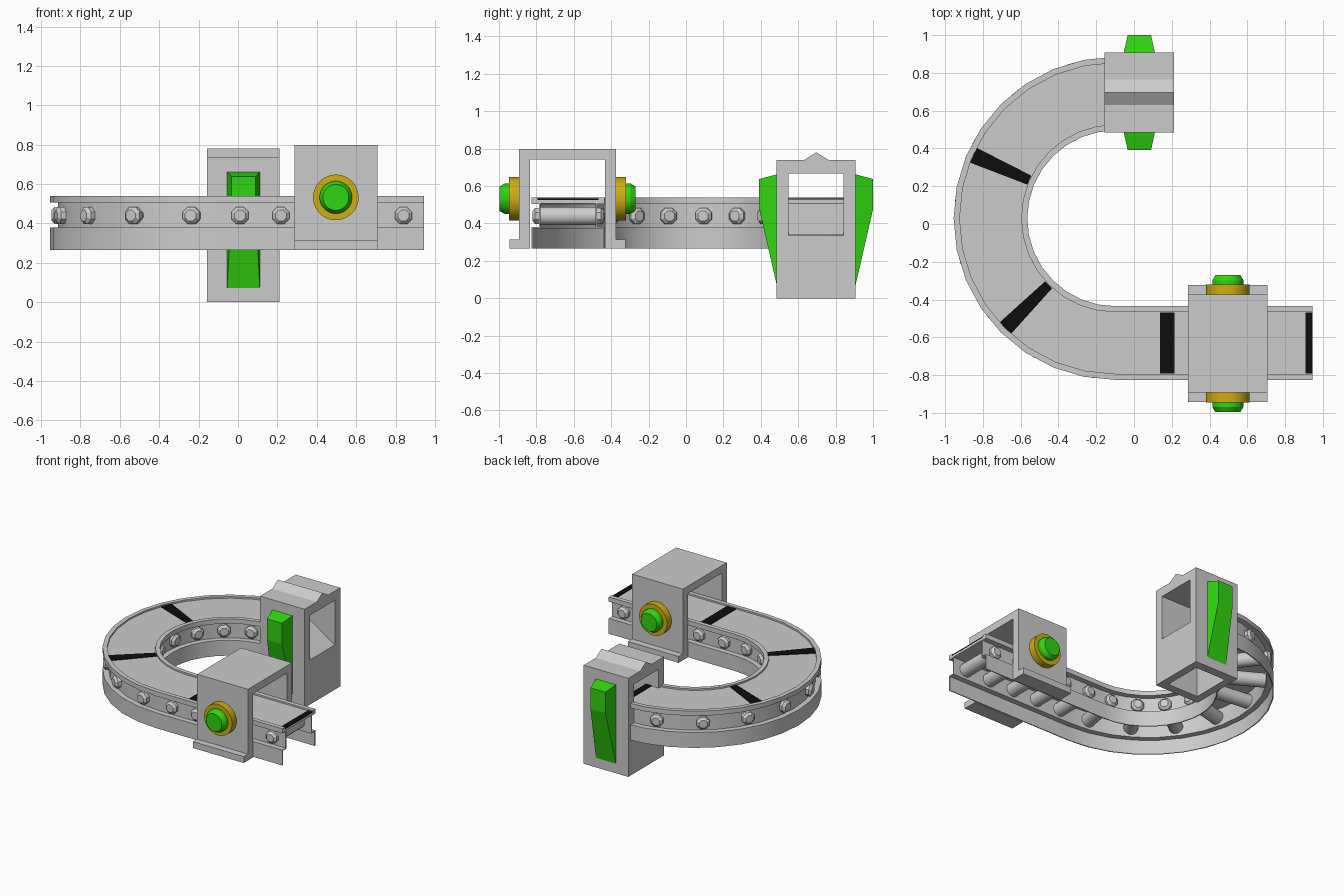
import bpy, bmesh, math
from mathutils import Vector, Matrix

if "Cube" in bpy.data.objects:
    bpy.data.objects.remove(bpy.data.objects["Cube"])

def mat(name, c):
    m = bpy.data.materials.new(name)
    m.diffuse_color = (*c, 1)
    m.use_nodes = True
    m.node_tree.nodes["Principled BSDF"].inputs["Base Color"].default_value = m.diffuse_color
    return m

GREY = mat("light grey metal", (0.6, 0.6, 0.6))
GREEN = mat("bright green", (0.03, 0.66, 0.005))
GOLD = mat("gold yellow", (0.62, 0.42, 0.006))
BLACK = mat("black", (0.004, 0.004, 0.004))

def finish(name, bm, m, smooth=False):
    bmesh.ops.recalc_face_normals(bm, faces=bm.faces)
    me = bpy.data.meshes.new(name)
    bm.to_mesh(me)
    bm.free()
    ob = bpy.data.objects.new(name, me)
    bpy.context.collection.objects.link(ob)
    me.materials.append(m)
    if smooth:
        bpy.ops.object.select_all(action='DESELECT')
        ob.select_set(True)
        bpy.context.view_layer.objects.active = ob
        bpy.ops.object.shade_smooth_by_angle(angle=math.radians(30))
    return ob

def skin(bm, rings):
    """Join equal closed rings of points into a capped solid."""
    vs = [[bm.verts.new(p) for p in r] for r in rings]
    n = len(vs[0])
    for a, b in zip(vs, vs[1:]):
        for i in range(n):
            bm.faces.new((a[i], a[(i + 1) % n], b[(i + 1) % n], b[i]))
    bm.faces.new(vs[0])
    bm.faces.new(vs[-1])

def lathe(bm, steps, origin, axis, n):
    """Rings of (distance along axis, radius) about a horizontal axis."""
    axis = Vector(axis).normalized()
    side, up = axis.cross(Vector((0, 0, 1))), Vector((0, 0, 1))
    rings = []
    for d, r in steps:
        angs = [2 * math.pi * (i + 0.5) / n for i in range(n)]
        rings.append([Vector(origin) + axis * d + side * r * math.cos(a) + up * r * math.sin(a) for a in angs])
    skin(bm, rings)

def prism_x(bm, profile, x0, x1):
    skin(bm, [[(x, y, z) for y, z in profile] for x in (x0, x1)])

# Track path: a straight run, then a half turn
CX, CY, R = -0.1, 0.03, 0.66

def straight(x):
    return Vector((x, CY - R, 0)), Vector((0, -1, 0))

def arc(deg):
    t = math.radians(deg)
    out = Vector((-math.sin(t), -math.cos(t), 0))
    return Vector((CX, CY, 0)) + out * R, out

def tail(x):
    return Vector((x, CY + R, 0)), Vector((0, 1, 0))

def sweep(bm, stations, profile):
    skin(bm, [[p + o * d + Vector((0, 0, z)) for d, z in profile] for p, o in stations])

path = [straight(0.945)] + [arc(11.25 * i) for i in range(17)] + [tail(-0.05)]

# Side rails: recessed web between a top rim and a lower skirt
RAIL = [(0.195, 0.54), (0.195, 0.505), (0.155, 0.505), (0.155, 0.38), (0.195, 0.38), (0.195, 0.265),
        (0.188, 0.265), (0.188, 0.373), (0.147, 0.373), (0.147, 0.505), (0.163, 0.52), (0.163, 0.54)]
for name, s in (("outer_rail", 1), ("inner_rail", -1)):
    bm = bmesh.new()
    sweep(bm, path, [(d * s, z) for d, z in RAIL])
    finish(name, bm, GREY, True)

# Belt and its black marks
bm = bmesh.new()
sweep(bm, path, [(-0.164, 0.507), (0.164, 0.507), (0.164, 0.528), (-0.164, 0.528)])
finish("belt", bm, GREY, True)
MARK = [(-0.162, 0.525), (0.162, 0.525), (0.162, 0.532), (-0.162, 0.532)]
bm = bmesh.new()
for pair in ([straight(0.946), straight(0.907)], [straight(0.215), straight(0.138)],
             [arc(42), arc(48)], [arc(111), arc(117)], [tail(-0.1), tail(-0.052)]):
    sweep(bm, pair, MARK)
finish("belt_marks", bm, BLACK)

# Rollers with bolt heads at both ends
rollers, bolts = bmesh.new(), bmesh.new()
for p, o in [straight(0.84 - 0.2075 * i) for i in range(5)] + [arc(9.5 + 22 * i) for i in range(8)]:
    c = p + Vector((0, 0, 0.44))
    lathe(rollers, [(-0.15, 0.05), (0.15, 0.05)], c, o, 16)
    for s in (1, -1):
        lathe(bolts, [(0.15, 0.047), (0.176, 0.047), (0.192, 0.03)], c, o * s, 8)
finish("rollers", rollers, GREY, True)
finish("roller_bolts", bolts, GREY)

# Scanner arch over the straight run
YC = CY - R - 0.003
half = [(0.31, 0.265), (0.31, 0.313), (0.26, 0.313), (0.26, 0.798)]
inner = [(0.2, 0.742), (0.2, 0.265)]
arch = half + [(-a, z) for a, z in reversed(half)]
arch += [(-a, z) for a, z in reversed(inner)] + inner
bm = bmesh.new()
prism_x(bm, [(YC + a, z) for a, z in arch], 0.287, 0.708)
finish("scanner_arch", bm, GREY)

# Button with a gold collar on each side of the arch
for name, s in (("front", -1), ("rear", 1)):
    c = (0.497, YC, 0.532)
    bm = bmesh.new()
    lathe(bm, [(0.25, 0.116), (0.312, 0.116)], c, (0, s, 0), 32)
    finish(name + "_collar", bm, GOLD, True)
    bm = bmesh.new()
    lathe(bm, [(0.3, 0.083), (0.335, 0.083), (0.363, 0.066)], c, (0, s, 0), 24)
    finish(name + "_button", bm, GREEN, True)

# Tower at the track's end, with a window through it and a hollow base
Y0, Y1, YM = 0.485, 0.907, 0.697
bm = bmesh.new()
prism_x(bm, [(Y0, 0), (Y1, 0), (Y1, 0.738), (YM + 0.068, 0.738), (YM, 0.78),
             (YM - 0.068, 0.738), (Y0, 0.738)], -0.157, 0.212)
tower = finish("tower", bm, GREY)

def box(bm, x0, x1, y0, y1, z0, z1):
    prism_x(bm, [(y0, z0), (y1, z0), (y1, z1), (y0, z1)], x0, x1)

for args in ((-0.3, 0.4, 0.548, 0.842, 0.335, 0.668), (-0.1, 0.155, 0.548, 0.842, -0.1, 0.31)):
    bm = bmesh.new()
    box(bm, *args)
    cutter = finish("cutter", bm, GREY)
    cutter.hide_render = True
    mod = tower.modifiers.new("cut", 'BOOLEAN')
    mod.operation, mod.solver, mod.object = 'DIFFERENCE', 'EXACT', cutter
    bpy.context.view_layer.objects.active = tower
    bpy.ops.object.modifier_apply(modifier=mod.name)
    bpy.data.objects.remove(cutter)

# Chute from the belt down to the window sill
bm = bmesh.new()
skin(bm, [[(x, y, z) for x, z in ((-0.05, 0.507), (0.205, 0.337), (-0.05, 0.337))] for y in (0.548, 0.842)])
finish("chute", bm, GREY)

# Tapered green panels on both sides of the tower
for name, base, s in (("front", Y0, -1), ("rear", Y1, 1)):
    bm = bmesh.new()
    rings = []
    for y, x0, x1, z0, z1 in ((base - s * 0.01, -0.057, 0.113, 0.028, 0.665),
                              (base + s * 0.094, -0.033, 0.09, 0.48, 0.637)):
        rings.append([(x0, y, z0), (x1, y, z0), (x1, y, z1), (x0, y, z1)])
    skin(bm, rings)
    finish(name + "_green_panel", bm, GREEN)
